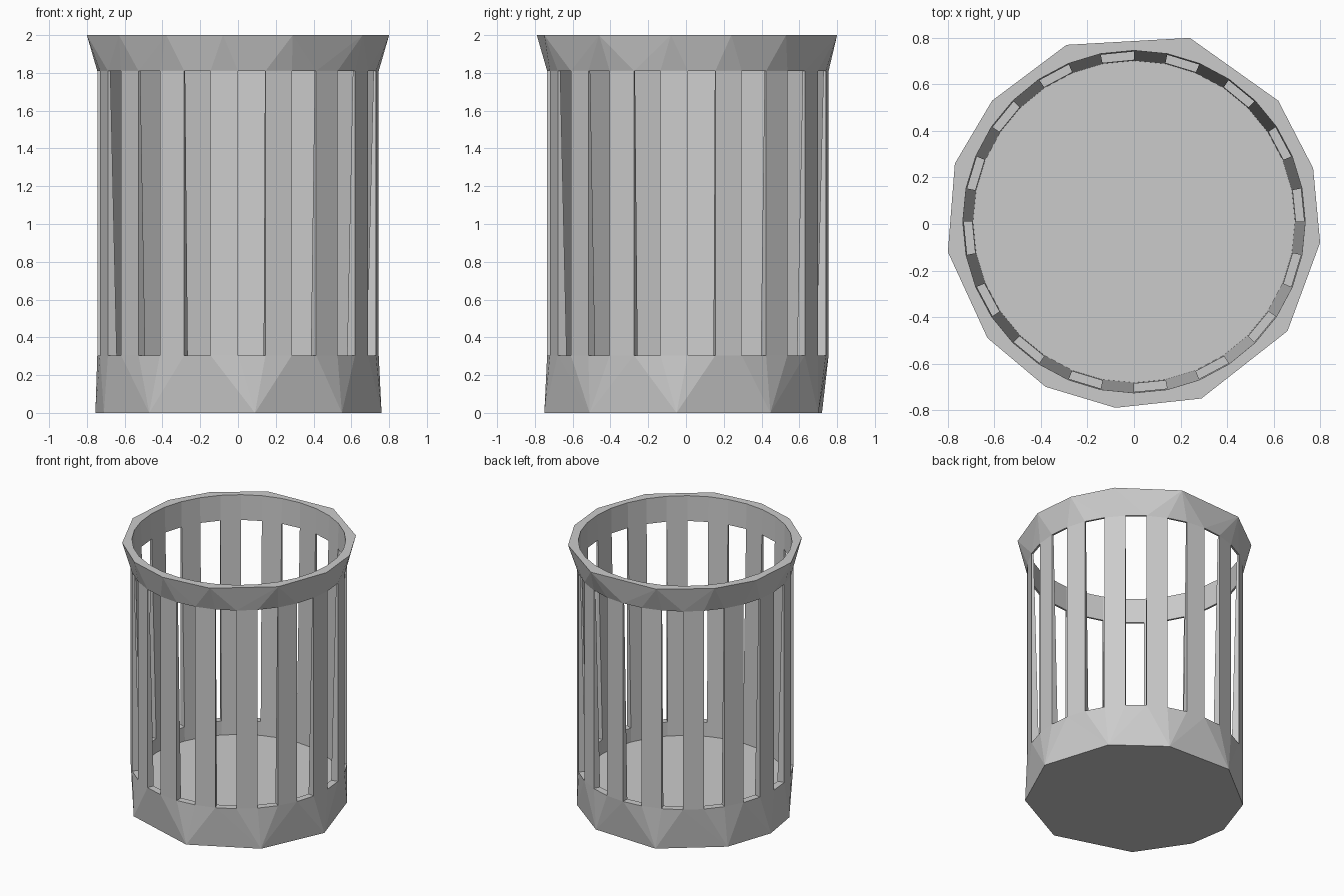
import bpy, bmesh
from math import sin, cos, pi

if "Cube" in bpy.data.objects:
    bpy.data.objects.remove(bpy.data.objects["Cube"])

N = 32                      # segments round the basket
CY = 0.01                   # ring centre in y
Z_FLOOR, Z_LOW, Z_HIGH, Z_TOP = 0.2, 0.305, 1.81, 2.0
R_OUT = 0.745

# Irregular outlines, counter-clockwise from above
RIM = [(0.80, -0.08), (0.77, 0.24), (0.62, 0.53), (0.24, 0.80), (-0.29, 0.77),
       (-0.61, 0.53), (-0.77, 0.26), (-0.80, -0.12), (-0.63, -0.49),
       (-0.38, -0.70), (-0.08, -0.79), (0.29, -0.75), (0.66, -0.46)]
FOOT = [(0.76, -0.05), (0.603, 0.447), (0.267, 0.70), (-0.247, 0.72),
        (-0.636, 0.409), (-0.755, 0.06), (-0.71, -0.225), (-0.47, -0.58),
        (0.09, -0.75), (0.55, -0.51)]


def r_in(z):
    return 0.692 + (z - Z_FLOOR) * (0.736 - 0.692) / (Z_TOP - Z_FLOOR)


def ring(bm, r, z):
    return [bm.verts.new((r * cos(2 * pi * k / N), CY + r * sin(2 * pi * k / N), z))
            for k in range(N)]


def outline(bm, pts, z):
    return [bm.verts.new((x, y, z)) for x, y in pts]


def bridge(bm, a, b):
    for k in range(N):
        bm.faces.new((a[k], a[(k + 1) % N], b[(k + 1) % N], b[k]))


def stitch(bm, a, b):
    """Triangulate between two loops of different counts, shortest diagonal first."""
    s = min(range(len(b)), key=lambda j: (b[j].co - a[0].co).length)
    b = b[s:] + b[:s]
    i = j = 0
    na, nb = len(a), len(b)
    while i < na or j < nb:
        p, q = a[i % na], b[j % nb]
        p2, q2 = a[(i + 1) % na], b[(j + 1) % nb]
        if j == nb or (i < na and (p2.co - q.co).length < (q2.co - p.co).length):
            bm.faces.new((p, p2, q))
            i += 1
        else:
            bm.faces.new((p, q2, q))
            j += 1


def gap_ledges(bm, a, b):
    for k in range(0, N, 2):
        bm.faces.new((a[k], a[k + 1], b[k + 1], b[k]))


def finish(bm, name):
    bmesh.ops.recalc_face_normals(bm, faces=bm.faces)
    me = bpy.data.meshes.new(name)
    bm.to_mesh(me)
    bm.free()
    ob = bpy.data.objects.new(name, me)
    bpy.context.collection.objects.link(ob)


# Flared top rim
bm = bmesh.new()
top = outline(bm, RIM, Z_TOP)
lip = ring(bm, r_in(Z_TOP), Z_TOP)
inner = ring(bm, r_in(Z_HIGH), Z_HIGH)
outer = ring(bm, R_OUT, Z_HIGH)
stitch(bm, outer, top)
stitch(bm, lip, top)
bridge(bm, lip, inner)
gap_ledges(bm, inner, outer)
finish(bm, "top_rim")

# Base band with raised floor and flat underside
bm = bmesh.new()
foot = outline(bm, FOOT, 0)
floor = ring(bm, r_in(Z_FLOOR), Z_FLOOR)
inner = ring(bm, r_in(Z_LOW), Z_LOW)
outer = ring(bm, R_OUT, Z_LOW)
stitch(bm, outer, foot)
bridge(bm, inner, floor)
gap_ledges(bm, inner, outer)
bm.faces.new(floor)
bm.faces.new(foot)
finish(bm, "base")

# Upright slats between the gaps
bm = bmesh.new()
loops = [ring(bm, R_OUT, Z_LOW), ring(bm, r_in(Z_LOW), Z_LOW),
         ring(bm, R_OUT, Z_HIGH), ring(bm, r_in(Z_HIGH), Z_HIGH)]
for k in range(1, N, 2):
    m = (k + 1) % N
    lo = [loops[0][k], loops[0][m], loops[1][m], loops[1][k]]
    hi = [loops[2][k], loops[2][m], loops[3][m], loops[3][k]]
    for e in range(4):
        f = (e + 1) % 4
        bm.faces.new((lo[e], lo[f], hi[f], hi[e]))
finish(bm, "slats")
